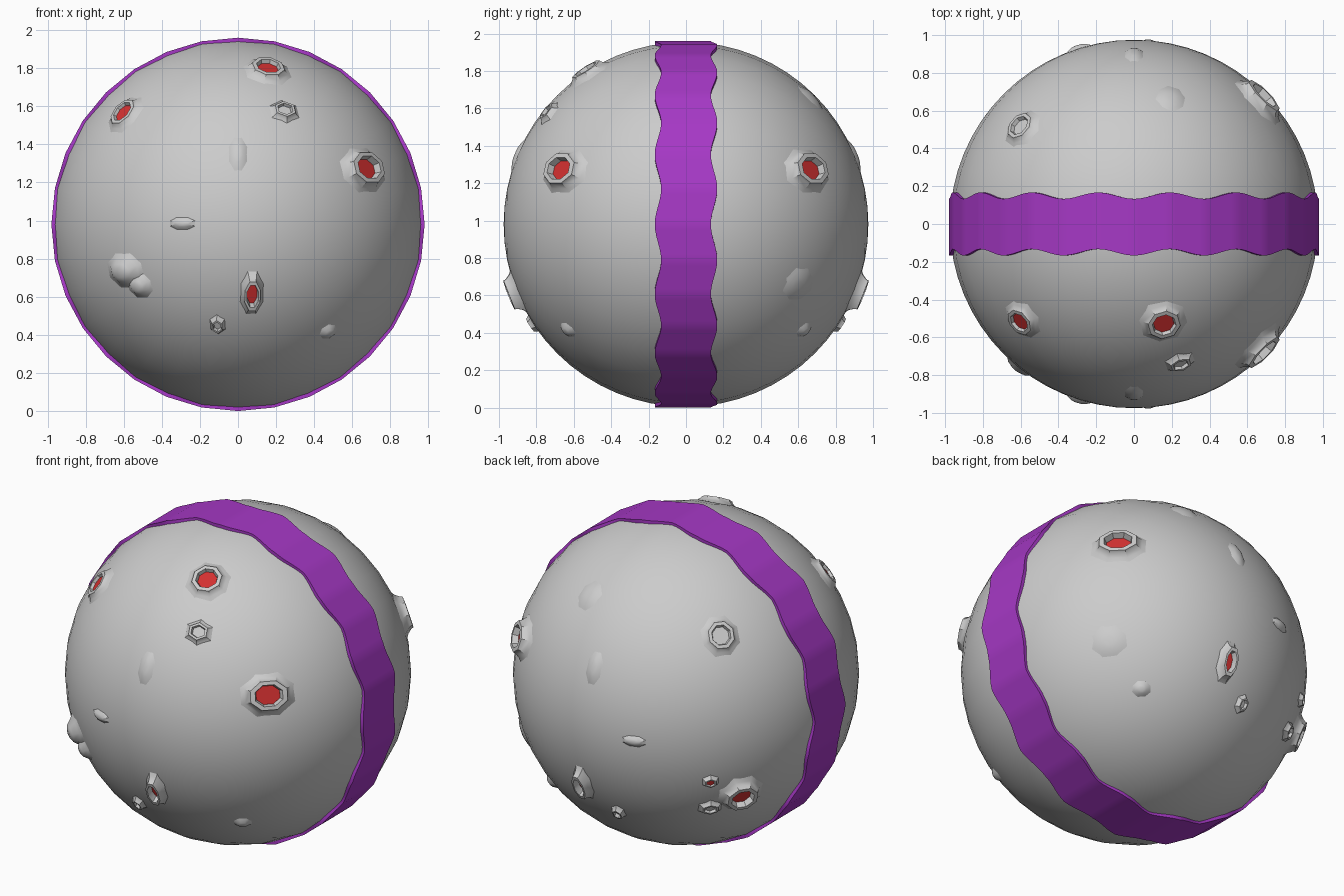
import bpy, bmesh
from math import sin, cos, pi, sqrt
from mathutils import Vector, Matrix

if "Cube" in bpy.data.objects:
    bpy.data.objects.remove(bpy.data.objects["Cube"])

RS = 0.975                      # ball radius
C = Vector((0, 0, 0.98))        # ball centre


def material(name, color):
    m = bpy.data.materials.new(name)
    m.diffuse_color = color
    m.use_nodes = True
    m.node_tree.nodes["Principled BSDF"].inputs["Base Color"].default_value = m.diffuse_color
    return m


PURPLE = material("purple", (0.38, 0.04, 0.56, 1))
RED = material("red", (0.65, 0.03, 0.03, 1))


def finish(name, bm, mat=None, angle=30):
    bmesh.ops.recalc_face_normals(bm, faces=bm.faces)
    me = bpy.data.meshes.new(name)
    bm.to_mesh(me)
    bm.free()
    ob = bpy.data.objects.new(name, me)
    bpy.context.collection.objects.link(ob)
    if mat:
        me.materials.append(mat)
    bpy.ops.object.select_all(action='DESELECT')
    bpy.context.view_layer.objects.active = ob
    ob.select_set(True)
    bpy.ops.object.shade_smooth_by_angle(angle=angle * pi / 180)
    return ob


# Ball, poles along y
bm = bmesh.new()
bmesh.ops.create_uvsphere(bm, u_segments=32, v_segments=32, radius=RS,
                          matrix=Matrix.Translation(C) @ Matrix.Rotation(pi / 2, 4, 'X'))
finish("ball", bm)

# Wavy band around the ball in the y = 0 plane, silhouette of a 32-gon
bm = bmesh.new()
N, SEG = 192, 2 * pi / 32
rings = []
for i in range(N):
    t = 2 * pi * i / N
    r = 0.98 * cos(SEG / 2) / cos(t % SEG - SEG / 2)
    off = -0.017 * cos(16 * t)
    rings.append([bm.verts.new(C + Vector((q * cos(t), y + off, q * sin(t))))
                  for y, q in ((-0.15, 0.94), (-0.15, r), (0.15, r), (0.15, 0.94))])
for i in range(N):
    a, b = rings[i], rings[(i + 1) % N]
    for k in range(3):
        bm.faces.new((a[k], a[k + 1], b[k + 1], b[k]))
finish("band", bm, PURPLE)


def surface_lathe(name, x, z, side, ru, rv, profile, sides, mat=None):
    """Revolve (radius factor, height above ball) around a surface normal."""
    dz = z - C.z
    n = Vector((x, side * sqrt(max(0.01, 1 - x * x - dz * dz)), dz)).normalized()
    u = n.cross(Vector((0, 0, 1))).normalized()
    v = u.cross(n)
    bm = bmesh.new()
    loops = []
    for f, h in profile:
        loop = []
        for i in range(sides):
            a = 2 * pi * (i + 0.5) / sides
            d = (n * RS + u * (f * ru * cos(a)) + v * (f * rv * sin(a))).normalized()
            loop.append(bm.verts.new(C + d * (RS + h)))
        loops.append(loop)
    for a, b in zip(loops, loops[1:]):
        for i in range(sides):
            j = (i + 1) % sides
            bm.faces.new((a[i], a[j], b[j], b[i]))
    bm.faces.new(loops[-1])
    finish(name, bm, mat)


def crater(name, x, z, side, ru, rv, h, red=True, sides=8):
    rim = [(1.7, -0.008), (1.3, 0.2 * h), (1.05, 0.7 * h), (1, h), (0.74, h), (0.66, 0.004)]
    surface_lathe(name, x, z, side, ru, rv, rim, sides)
    if red:
        surface_lathe(name + "_floor", x, z, side, ru, rv, [(0.69, 0.001), (0.66, 0.009)], sides, RED)


def bump(name, x, z, side, ru, rv, h):
    surface_lathe(name, x, z, side, ru, rv,
                  [(1.4, -0.008), (1, 0.2 * h), (0.6, 0.8 * h), (0.3, h)], 8)


# Features repeated on the front and back hemispheres
for side, tag in ((-1, "front"), (1, "back")):
    crater("side_crater_" + tag, 0.68, 1.275, side, 0.11, 0.085, 0.045)
    crater("low_crater_" + tag, 0.075, 0.61, side, 0.042, 0.085, 0.05)
    crater("upper_crater_" + tag, -0.61, 1.575, side, 0.075, 0.08, 0.025, side < 0)
    crater("tiny_crater_" + tag, -0.11, 0.44, side, 0.03, 0.04, 0.025, False, 6)
    bump("tall_bump_" + tag, 0.0, 1.36, side, 0.045, 0.09, 0.015)
    bump("wide_bump_" + tag, -0.3, 0.985, side, 0.065, 0.03, 0.018)
    bump("under_bump_" + tag, 0.49, 0.4, side, 0.045, 0.04, 0.018)

# Features on the front only
crater("top_crater", 0.16, 1.81, -1, 0.085, 0.085, 0.03)
crater("small_crater", 0.25, 1.59, -1, 0.058, 0.05, 0.022, False, 6)
bump("cluster_bump_large", -0.61, 0.73, -1, 0.1, 0.08, 0.05)
bump("cluster_bump_small", -0.53, 0.65, -1, 0.065, 0.06, 0.035)

# Features on the back only
crater("cluster_crater_large", -0.76, 0.61, 1, 0.09, 0.085, 0.045)
crater("cluster_crater_red", -0.665, 0.73, 1, 0.035, 0.03, 0.02, True, 6)
crater("cluster_crater_grey", -0.62, 0.53, 1, 0.05, 0.04, 0.02, False, 6)
bump("faint_bump_top", 0.2, 1.68, 1, 0.07, 0.08, 0.012)
bump("faint_bump_side", 0.71, 0.65, 1, 0.09, 0.08, 0.012)
